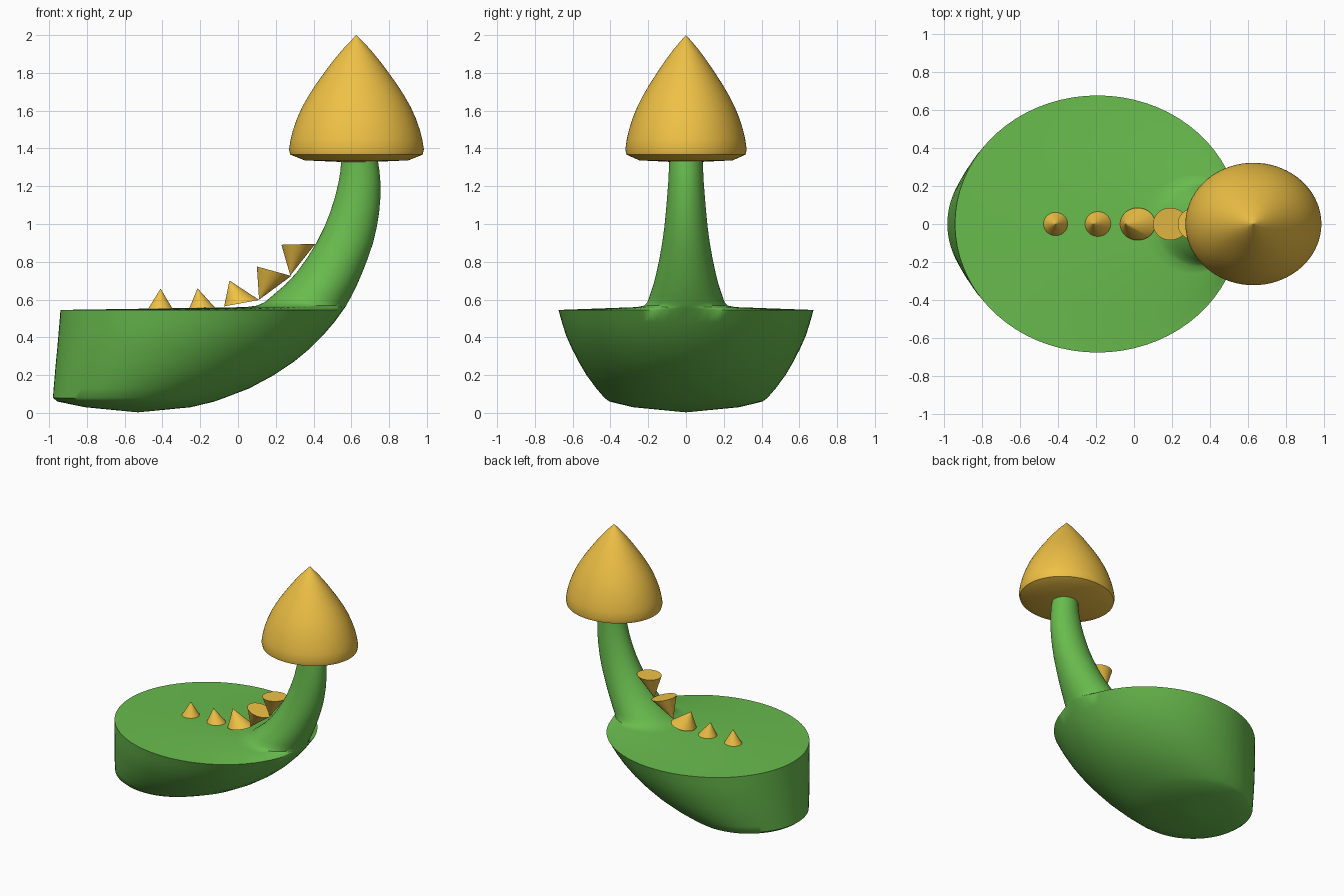
import bpy, bmesh, math

SEG = 72


def material(name, col):
    m = bpy.data.materials.new(name)
    m.diffuse_color = (*col, 1)
    return m


GREEN = material("green", (0.14, 0.50, 0.075))
GOLD = material("gold", (0.86, 0.53, 0.06))


def finish(bm, name, mat, angle):
    bmesh.ops.remove_doubles(bm, verts=bm.verts, dist=1e-5)
    bmesh.ops.recalc_face_normals(bm, faces=bm.faces)
    me = bpy.data.meshes.new(name)
    bm.to_mesh(me)
    bm.free()
    me.materials.append(mat)
    ob = bpy.data.objects.new(name, me)
    bpy.context.collection.objects.link(ob)
    bpy.ops.object.select_all(action='DESELECT')
    bpy.context.view_layer.objects.active = ob
    ob.select_set(True)
    bpy.ops.object.shade_smooth_by_angle(angle=math.radians(angle))
    return ob


def loft(name, rings, mat, angle):
    """Skin elliptical rings given as (z left, z right, x left, x right, half depth)."""
    bm = bmesh.new()
    loops = []
    for zl, zr, xl, xr, b in rings:
        cx, a = (xl + xr) / 2, (xr - xl) / 2
        cz, dz = (zl + zr) / 2, (zr - zl) / 2
        loops.append([bm.verts.new((cx + a * math.cos(t), b * math.sin(t), cz + dz * math.cos(t)))
                      for t in (2 * math.pi * i / SEG for i in range(SEG))])
    for lo, hi in zip(loops, loops[1:]):
        for i in range(SEG):
            j = (i + 1) % SEG
            bm.faces.new((lo[i], lo[j], hi[j], hi[i]))
    bm.faces.new(loops[0])
    bm.faces.new(loops[-1])
    return finish(bm, name, mat, angle)


def flat(z, xl, xr, b):
    return (z, z, xl, xr, b)


# Base that sweeps up into the curved stalk
e = 0.002
loft("base_and_stalk", [
    flat(0.003, -0.53 - e, -0.53 + e, e),
    flat(0.03, -0.81, -0.25, 0.28),
    flat(0.06, -0.955, -0.125, 0.405),
    flat(0.08, -0.98, -0.07, 0.432),
    flat(0.13, -0.976, 0.06, 0.475),
    flat(0.20, -0.970, 0.19, 0.527),
    flat(0.27, -0.964, 0.295, 0.568),
    flat(0.34, -0.957, 0.38, 0.604),
    flat(0.41, -0.951, 0.45, 0.635),
    flat(0.48, -0.945, 0.51, 0.657),
    flat(0.545, -0.94, 0.557, 0.675),
    flat(0.560, 0.04, 0.568, 0.26),
    flat(0.568, 0.10, 0.573, 0.222),
    flat(0.585, 0.14, 0.582, 0.205),
    flat(0.62, 0.182, 0.602, 0.192),
    flat(0.68, 0.252, 0.631, 0.172),
    flat(0.74, 0.308, 0.657, 0.157),
    flat(0.82, 0.366, 0.688, 0.140),
    flat(0.90, 0.415, 0.715, 0.126),
    flat(0.98, 0.455, 0.734, 0.115),
    flat(1.06, 0.487, 0.747, 0.107),
    flat(1.14, 0.513, 0.754, 0.100),
    flat(1.22, 0.532, 0.754, 0.094),
    flat(1.28, 0.542, 0.749, 0.091),
    flat(1.34, 0.547, 0.740, 0.089),
], GREEN, 42)

# Pointed bulb cap on the stalk
cap = [(1.325, e), (1.337, 0.275), (1.367, 0.35), (1.395, 0.357), (1.45, 0.348), (1.50, 0.335),
       (1.56, 0.314), (1.62, 0.287), (1.68, 0.253), (1.74, 0.214), (1.80, 0.171),
       (1.86, 0.126), (1.92, 0.077), (1.96, 0.040), (2.0, e / 4)]
loft("bulb_cap", [flat(z, 0.627 - r, 0.627 + r, r * 0.9) for z, r in cap], GOLD, 42)

# Row of spikes: base left (x, z), base right (x, z), tip (x, z), half depth
spikes = [
    ((-0.475, 0.552), (-0.348, 0.554), (-0.41, 0.657), 0.061),
    ((-0.257, 0.556), (-0.122, 0.558), (-0.214, 0.659), 0.065),
    ((-0.073, 0.564), (0.112, 0.598), (-0.045, 0.70), 0.085),
    ((0.10, 0.775), (0.282, 0.725), (0.112, 0.60), 0.085),
    ((0.23, 0.89), (0.41, 0.895), (0.277, 0.728), 0.085),
]
for n, ((xl, zl), (xr, zr), (tx, tz), b) in enumerate(spikes, 1):
    loft(f"spike_{n}", [(zl, zr, xl, xr, b), (tz, tz, tx - e / 4, tx + e / 4, e / 4)], GOLD, 42)
